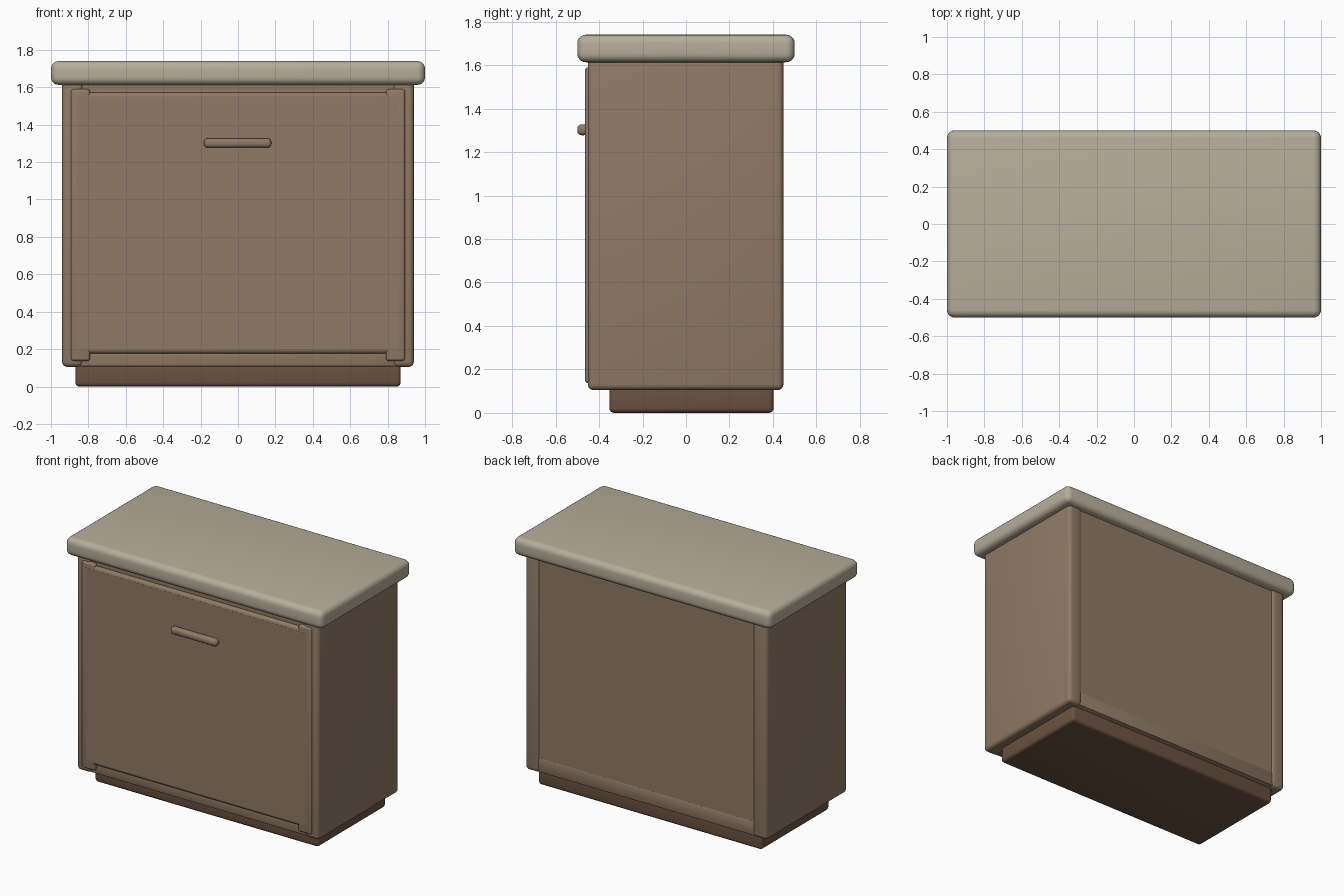
import bpy, math

if "Cube" in bpy.data.objects:
    bpy.data.objects.remove(bpy.data.objects["Cube"])


def material(name, rgb):
    m = bpy.data.materials.new(name)
    m.diffuse_color = (*rgb, 1)
    m.use_nodes = True
    m.node_tree.nodes["Principled BSDF"].inputs["Base Color"].default_value = m.diffuse_color
    return m


STONE = material("warm stone", (0.474, 0.423, 0.323))
WOOD = material("brown wood", (0.275, 0.195, 0.130))
DARK = material("dark wood", (0.150, 0.084, 0.054))


def block(name, x, y, z, mat, bevel=0.0, segments=4):
    """Rounded box given by its (min, max) range on each axis."""
    bpy.ops.mesh.primitive_cube_add(size=1, location=[sum(r) / 2 for r in (x, y, z)])
    ob = bpy.context.object
    ob.name = name
    ob.scale = [r[1] - r[0] for r in (x, y, z)]
    bpy.ops.object.transform_apply(location=False, rotation=False, scale=True)
    ob.data.materials.append(mat)
    if bevel:
        mod = ob.modifiers.new("rounding", 'BEVEL')
        mod.width = bevel
        mod.segments = segments
        bpy.ops.object.modifier_apply(modifier=mod.name)
        bpy.ops.object.shade_smooth_by_angle(angle=math.radians(35))
    return ob


# Worktop and plinth
block("worktop", (-1, 1), (-0.5, 0.5), (1.613, 1.74), STONE, 0.04, 5)
block("plinth", (-0.87, 0.87), (-0.353, 0.403), (0, 0.15), DARK, 0.022)

# Carcass: bottom board, back, top rail
block("bottom_board", (-0.85, 0.85), (-0.44, 0.44), (0.108, 0.21), WOOD, 0.01, 2)
block("back_panel", (-0.85, 0.85), (0.38, 0.437), (0.16, 1.63), WOOD)
block("top_rail", (-0.85, 0.85), (-0.44, 0.40), (1.53, 1.63), WOOD)

# Side panels and door stiles
for side, s in (("left", -1), ("right", 1)):
    block(side + "_side_panel", sorted((s * 0.83, s * 0.94)), (-0.452, 0.448),
          (0.105, 1.64), WOOD, 0.026)
    block(side + "_door_stile", sorted((s * 0.79, s * 0.893)), (-0.465, -0.40),
          (0.137, 1.59), WOOD, 0.015)

# Door panel, flush with the stiles
block("door_panel", (-0.83, 0.83), (-0.465, -0.39), (0.177, 1.572), WOOD, 0.022)
# Fills the stile rounding so the door face reads as one sheet
block("door_face", (-0.86, 0.86), (-0.4655, -0.42), (0.2, 1.55), WOOD)

# Handle bar
block("handle", (-0.182, 0.178), (-0.5, -0.45), (1.277, 1.327), WOOD, 0.02)
